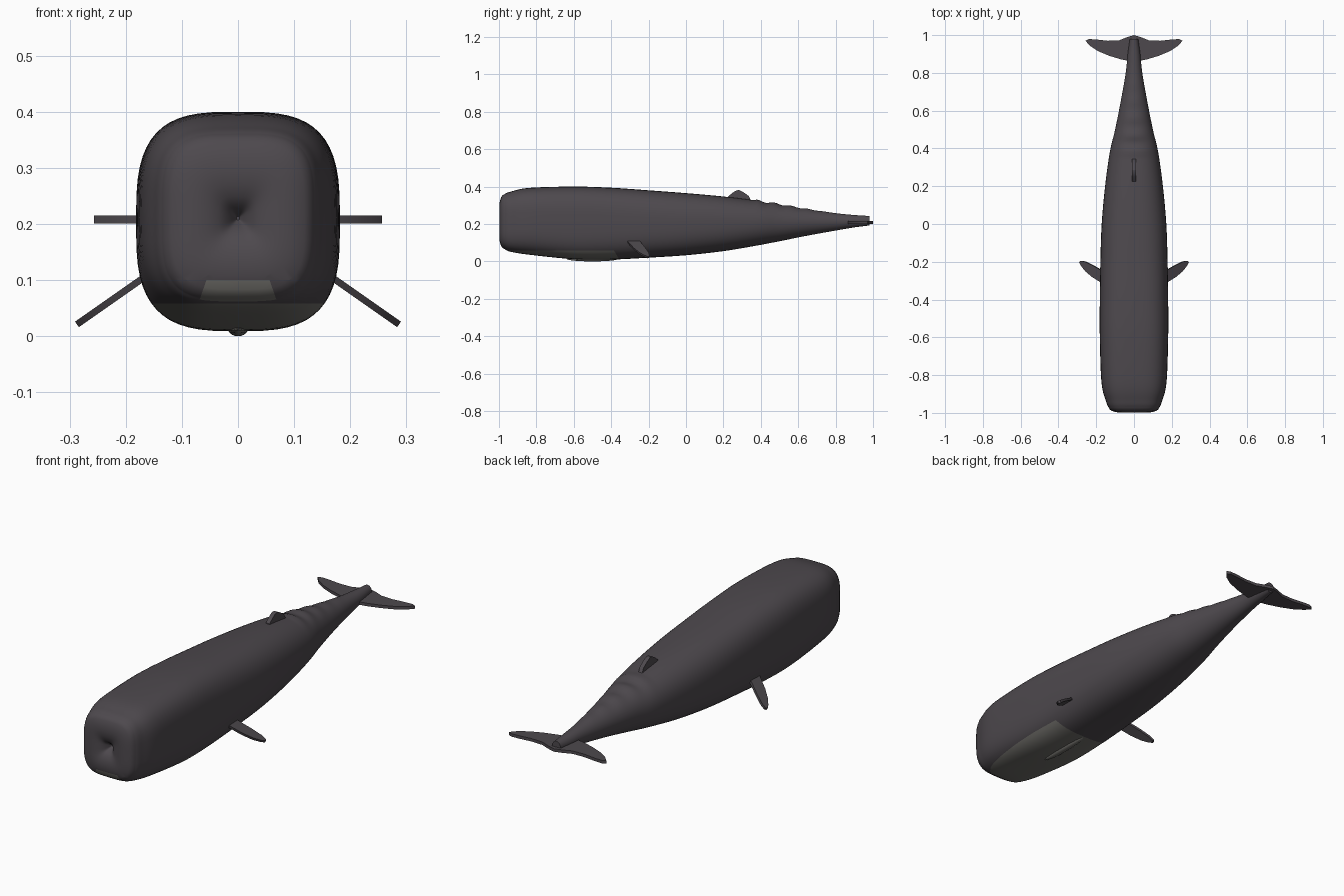
import bpy, bmesh, math
from mathutils import Vector

if "Cube" in bpy.data.objects:
    bpy.data.objects.remove(bpy.data.objects["Cube"], do_unlink=True)


def material(name, colour):
    mat = bpy.data.materials.new(name)
    mat.use_nodes = True
    mat.diffuse_color = colour
    mat.node_tree.nodes["Principled BSDF"].inputs["Base Color"].default_value = colour
    return mat


SKIN = material("charcoal skin", (0.075, 0.066, 0.075, 1))
JAW = material("pale grey jaw", (0.16, 0.155, 0.142, 1))


def finish(bm, name, mats, angle=40):
    bmesh.ops.recalc_face_normals(bm, faces=bm.faces)
    mesh = bpy.data.meshes.new(name)
    bm.to_mesh(mesh)
    bm.free()
    obj = bpy.data.objects.new(name, mesh)
    bpy.context.collection.objects.link(obj)
    for mat in mats:
        mesh.materials.append(mat)
    bpy.ops.object.select_all(action="DESELECT")
    obj.select_set(True)
    bpy.context.view_layer.objects.active = obj
    bpy.ops.object.shade_smooth_by_angle(angle=math.radians(angle))
    return obj


def spline(a, b, c, d, t):
    return 0.5 * (2 * b + (c - a) * t + (2 * a - 5 * b + 4 * c - d) * t * t
                  + (3 * b - a - 3 * c + d) * t ** 3)


def slab(name, points, half):
    """Flat plate: an outline thickened both ways along a vector."""
    bm = bmesh.new()
    low = [bm.verts.new(Vector(p) - half) for p in points]
    high = [bm.verts.new(Vector(p) + half) for p in points]
    bm.faces.new(low)
    bm.faces.new(high[::-1])
    for i in range(len(points)):
        j = (i + 1) % len(points)
        bm.faces.new((low[i], low[j], high[j], high[i]))
    return finish(bm, name, [SKIN], 30)


# Body sections: y, half width, bottom, top, squareness
SECTIONS = [
    (-0.97, 0.135, 0.066, 0.36, 3.6), (-0.94, 0.148, 0.052, 0.372, 3.4),
    (-0.84, 0.172, 0.036, 0.393, 3.2), (-0.6, 0.181, 0.012, 0.4, 3.2),
    (-0.4, 0.181, 0.01, 0.394, 3), (-0.2, 0.178, 0.02, 0.38, 2.8),
    (0, 0.171, 0.033, 0.365, 2.6), (0.2, 0.153, 0.055, 0.347, 2.4),
    (0.38, 0.128, 0.085, 0.325, 2.2), (0.5, 0.1, 0.108, 0.306, 2.1),
    (0.65, 0.07, 0.138, 0.28, 2), (0.8, 0.044, 0.165, 0.258, 2),
    (0.9, 0.033, 0.182, 0.248, 2), (0.98, 0.022, 0.192, 0.243, 2)]
STEPS, SIDES = 8, 56


def section_ring(bm, y, width, bottom, top, power, scale=1, centre=0.21):
    ring = []
    mid, half = (top + bottom) / 2, (top - bottom) / 2
    for k in range(SIDES):
        a = math.tau * k / SIDES
        c, s = math.cos(a), math.sin(a)
        x = width * math.copysign(abs(c) ** (2 / power), c)
        z = mid + half * math.copysign(abs(s) ** (2 / power), s)
        if s > 0 and 0.36 < y < 0.8:  # knuckles along the back
            z += 0.006 * math.sin((y - 0.36) * 70) * s ** 4 * (0.8 - y) / 0.44
        ring.append(bm.verts.new((x * scale, y, centre + (z - centre) * scale)))
    return ring


def cut(bm, faces, point, normal):
    geom = set(faces)
    for f in faces:
        geom.update(f.edges)
        geom.update(f.verts)
    bmesh.ops.bisect_plane(bm, geom=list(geom), plane_co=point, plane_no=normal, dist=1e-5)


bm = bmesh.new()
rings = []
# Blunt snout with a central dimple
for y, scale in ((-0.945, 0.02), (-0.96, 0.08), (-0.977, 0.16), (-0.988, 0.26),
                 (-0.995, 0.4), (-0.998, 0.55), (-0.996, 0.72), (-0.989, 0.88), (-0.981, 0.96)):
    rings.append(section_ring(bm, y, *SECTIONS[0][1:], scale=scale))
last = len(SECTIONS) - 1
for i in range(last):
    quad = [SECTIONS[max(0, min(last, i + n))] for n in (-1, 0, 1, 2)]
    for step in range(STEPS):
        rings.append(section_ring(bm, *[spline(*v, step / STEPS) for v in zip(*quad)]))
rings.append(section_ring(bm, *SECTIONS[last]))
for a, b in zip(rings, rings[1:]):
    for k in range(SIDES):
        n = (k + 1) % SIDES
        bm.faces.new((a[k], a[n], b[n], b[k]))
bm.faces.new(rings[0])
bm.faces.new(rings[-1])

# Crisp borders for the jaw and the pale chin
LINE, CHIN = 0.058, 0.1
cut(bm, [f for f in bm.faces if f.calc_center_median().y < -0.3], (0, 0, LINE), (0, 0, 1))
cut(bm, [f for f in bm.faces if f.calc_center_median().z < LINE], (0, -0.35, 0), (0, 1, 0.6))


def on_snout(f):
    c = f.calc_center_median()
    return c.y < -0.965 and c.z < 0.15


cut(bm, [f for f in bm.faces if on_snout(f)], (0, 0, CHIN), (0, 0, 1))
for side in (-1, 1):
    cut(bm, [f for f in bm.faces if on_snout(f)], (side * 0.065, 0, 0.075), (side, 0, 0.35))
for f in bm.faces:
    c = f.calc_center_median()
    jaw = c.z < LINE and c.y + 0.35 + 0.6 * c.z < 0
    chin = c.y < -0.965 and c.z < CHIN and abs(c.x) + 0.35 * (c.z - 0.075) < 0.065
    f.material_index = int(jaw or chin)
finish(bm, "body", [SKIN, JAW], 50)

# Narrow keel under the jaw
bm = bmesh.new()
bmesh.ops.create_uvsphere(bm, u_segments=16, v_segments=10, radius=1)
for v in bm.verts:
    v.co = (v.co.x * 0.018, v.co.y * 0.14 - 0.5, v.co.z * 0.014 + 0.014)
finish(bm, "jaw_keel", [JAW])

# Side flippers, sloping down and back
FLIPPER = [(0.15, -0.325), (0.18, -0.305), (0.22, -0.28), (0.255, -0.25), (0.277, -0.222),
           (0.287, -0.203), (0.28, -0.195), (0.26, -0.198), (0.22, -0.217), (0.18, -0.24),
           (0.15, -0.255)]
for side, label in ((1, "left"), (-1, "right")):
    outline = [(side * x, y, 0.096 - 0.7 * (x - 0.18)) for x, y in FLIPPER]
    slab(label + "_flipper", outline, Vector((side * 0.7, 0, 1)).normalized() * 0.006)

# Tail fluke, one outline mirrored about the middle
FLUKE = [(0, 1), (0.035, 0.99), (0.08, 0.972), (0.14, 0.97), (0.2, 0.977), (0.24, 0.979),
         (0.257, 0.97), (0.235, 0.945), (0.19, 0.915), (0.13, 0.89), (0.07, 0.872), (0.02, 0.862)]
outline = FLUKE + [(-x, y) for x, y in FLUKE[:0:-1]]
slab("tail_fluke", [(x, y, 0.208) for x, y in outline], Vector((0, 0, 0.007)))

# Small back fin
FIN = [(0.22, 0.32), (0.225, 0.347), (0.25, 0.368), (0.27, 0.38), (0.285, 0.381),
       (0.31, 0.368), (0.335, 0.35), (0.35, 0.32)]
slab("back_fin", [(0, y, z) for y, z in FIN], Vector((0.01, 0, 0)))
